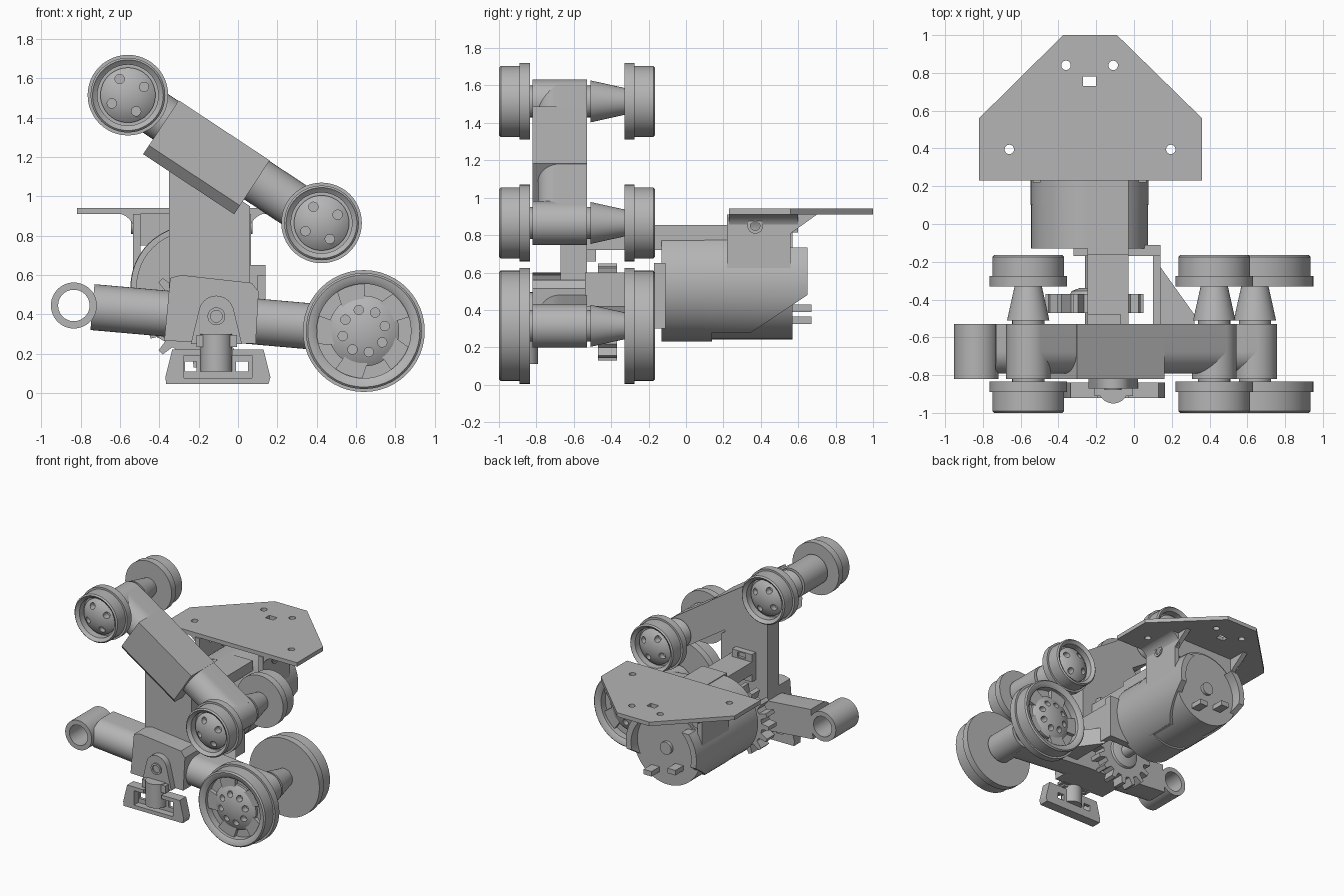
import bpy, bmesh
from math import sin, cos, pi, tau
from mathutils import Vector

cube = bpy.data.objects.get("Cube")
if cube:
    bpy.data.objects.remove(cube, do_unlink=True)

grey = bpy.data.materials.new("plain grey")
grey.use_nodes = True
GREY = (0.46, 0.46, 0.46, 1)
grey.diffuse_color = GREY
grey.node_tree.nodes["Principled BSDF"].inputs["Base Color"].default_value = GREY
X, Y, Z = Vector((1, 0, 0)), Vector((0, 1, 0)), Vector((0, 0, 1))


def finish(name, bm):
    bmesh.ops.recalc_face_normals(bm, faces=bm.faces)
    mesh = bpy.data.meshes.new(name)
    bm.to_mesh(mesh)
    bm.free()
    mesh.materials.append(grey)
    ob = bpy.data.objects.new(name, mesh)
    bpy.context.collection.objects.link(ob)
    smooth(ob)
    return ob


def activate(ob):
    bpy.ops.object.select_all(action="DESELECT")
    ob.select_set(True)
    bpy.context.view_layer.objects.active = ob


def smooth(ob):
    activate(ob)
    bpy.ops.object.shade_smooth_by_angle(angle=0.5)


def prism(name, pts, origin, u, v, w):
    """Polygon in the u, v plane, extruded by the vector w."""
    bm = bmesh.new()
    face = bm.faces.new([bm.verts.new(Vector(origin) + u * a + v * b) for a, b in pts])
    ext = bmesh.ops.extrude_face_region(bm, geom=[face])
    bmesh.ops.translate(bm, vec=w, verts=[g for g in ext["geom"] if isinstance(g, bmesh.types.BMVert)])
    return finish(name, bm)


def front_prism(name, pts, y0, y1):
    return prism(name, pts, (0, y0, 0), X, Z, Y * (y1 - y0))


def box(name, x0, x1, y0, y1, z0, z1):
    return front_prism(name, [(x0, z0), (x1, z0), (x1, z1), (x0, z1)], y0, y1)


def lathe(name, profile, origin, axis=Y, steps=48):
    """Profile of (radius, distance along axis) spun round the axis."""
    side = Z if abs(axis.z) < 0.5 else X
    o = Vector(origin)
    bm = bmesh.new()
    vs = [bm.verts.new(o + side * r + axis * t) for r, t in profile]
    edges = [bm.edges.new(p) for p in zip(vs, vs[1:])]
    bmesh.ops.spin(bm, geom=vs + edges, cent=o, axis=axis, angle=tau, steps=steps)
    bmesh.ops.remove_doubles(bm, verts=bm.verts, dist=0.0005)
    return finish(name, bm)


def rod(name, r, length, origin, axis=Y, r2=None, steps=48):
    return lathe(name, [(0, 0), (r, 0), (r if r2 is None else r2, length), (0, length)], origin, axis, steps)


def boolean(ob, cutter, op="DIFFERENCE"):
    cutter.hide_render = True
    mod = ob.modifiers.new("cut", "BOOLEAN")
    mod.object, mod.operation, mod.solver = cutter, op, "EXACT"
    activate(ob)
    bpy.ops.object.modifier_apply(modifier=mod.name)
    bpy.data.objects.remove(cutter, do_unlink=True)
    smooth(ob)


def wheel(name, x, z, y, axis, R, rim, dome, holes, ring):
    """Flanged wheel with its domed, drilled face at y and its flange inward."""
    prof = [(0, 0.005), (dome * 0.45, 0.013), (dome * 0.8, 0.033), (dome, 0.055), (dome, 0.075),
            (rim, 0.075), (rim, 0.02), (rim + 0.02, 0.005), (R - 0.025, 0), (R - 0.015, 0.01),
            (R - 0.015, 0.11), (R, 0.11), (R, 0.165), (0, 0.165)]
    ob = lathe(name, prof, (x, y, z), axis)
    for i in range(holes):
        a = tau * (i + 0.3) / holes
        boolean(ob, rod("hole_cutter", 0.024, 0.12, (x + ring * cos(a), y - axis.y * 0.05, z + ring * sin(a)), axis, steps=16))
    return ob


# Three axles, each with a front and back wheel
axles = {"upper_left": (-0.56, 1.515, 0.205), "upper_right": (0.425, 0.865, 0.205), "lower": (0.64, 0.315, 0.31)}
for label, (x, z, R) in axles.items():
    big = R > 0.3
    spec = (R, 0.24, 0.18, 8, 0.11) if big else (R, 0.155, 0.14, 4, 0.092)
    for side, y, axis in (("front", -1, Y), ("back", -0.165, -Y)):
        wheel(f"{label}_{side}_wheel", x, z, y, axis, *spec)
        if big:
            # Swept blades between hub and rim
            for i in range(5):
                a = tau * i / 5 + 0.3
                polar = [(0.165, a), (0.25, a), (0.25, a + 0.6), (0.165, a + 0.75)]
                pts = [(x + r * cos(t), z + r * sin(t)) for r, t in polar]
                front_prism(f"{side}_wheel_blade_{i}", pts, y + axis.y * 0.045, y + axis.y * 0.08)
    rod(f"{label}_hub", 0.117, 0.29, (x, -0.82, z))
    rod(f"{label}_axle", 0.085, 0.33, (x, -0.84, z))
    rod(f"{label}_axle_cone", 0.112, 0.19, (x, -0.51, z), Y, 0.07)


# Arms with a rounded front and flat back
def arm(name, a, b, start=0):
    d = Vector((b[0] - a[0], 0, b[1] - a[1]))
    w = d.normalized()
    n = Vector((-w.z, 0, w.x))
    pts = [(0.117 * cos(pi * i / 20), -0.675 - 0.117 * sin(pi * i / 20)) for i in range(21)]
    pts += [(-0.117, -0.53), (0.117, -0.53)]
    o = Vector((a[0], 0, a[1])) + w * start
    prism(name, pts, o, n, Y, d - w * start)
    return w, n


left, right = (-0.56, 1.515), (0.425, 0.865)
w, n = arm("upper_arm", left, right)
arm("lower_arm", (-0.835, 0.445), (0.64, 0.315), 0.095)
lathe("open_hub", [(0.117, 0), (0.117, 0.29), (0.08, 0.29), (0.08, 0), (0.117, 0)], (-0.835, -0.82, 0.445))
section = [(0.12, -0.53), (0.12, -0.82), (-0.155, -0.82), (-0.208, -0.77), (-0.208, -0.53)]
prism("upper_arm_block", section, Vector((-0.56, 0, 1.515)) + w * 0.23, n, Y, w * 0.555)

# Column and lower block
front_prism("column", [(-0.35, 0.3), (0.06, 0.3), (0.06, 0.95), (-0.35, 1.22)], -0.67, -0.53)
front_prism("lower_block", [(-0.375, 0.265), (0.09, 0.25), (0.105, 0.515), (0.07, 0.56), (-0.29, 0.6), (-0.345, 0.585)], -0.82, -0.53)

# Coupler on the front
lug = [(-0.24, 0.25)] + [(-0.11 - 0.09 * cos(t), 0.405 + 0.09 * sin(t)) for t in [pi * i / 12 for i in range(1, 12)]] + [(0.02, 0.25)]
front_prism("coupler_lug", lug, -0.87, -0.81)
lathe("lug_ring", [(0.045, 0), (0.045, 0.02), (0.03, 0.02), (0.03, 0), (0.045, 0)], (-0.11, -0.88, 0.39))
box("coupler_cap", -0.21, -0.005, -0.91, -0.83, 0.235, 0.295)
rod("coupler_pin", 0.08, 0.19, (-0.11, -0.87, 0.11), Z)
frame = front_prism("coupler_frame", [(-0.365, 0.045), (0.155, 0.045), (0.165, 0.08), (0.13, 0.22), (-0.335, 0.22), (-0.37, 0.08)], -0.92, -0.84)
boolean(frame, box("slot_cutter", -0.275, 0.07, -1, -0.865, 0.075, 0.3))
for x in (-0.24, 0.02):
    boolean(frame, box("window_cutter", x - 0.03, x + 0.03, -1, -0.7, 0.11, 0.16))
    box("coupler_tab", x - 0.05, x + 0.05, -0.92, -0.85, 0.19, 0.22)

# Motor body, end boss and terminals
MX, MZ = -0.235, 0.54
rod("motor_body", 0.297, 0.69, (MX, -0.12, MZ), steps=64)
rod("motor_end_boss", 0.05, 0.03, (MX, 0.565, MZ))
for x, z in ((-0.34, 0.41), (-0.13, 0.345)):
    box("motor_terminal", x - 0.035, x + 0.035, 0.56, 0.67, z - 0.02, z + 0.02)
lathe("motor_front_band", [(0.28, 0), (0.31, 0), (0.31, 0.27), (0.28, 0.27), (0.28, 0)], (MX, -0.13, MZ))

# Casing wrapped round the motor with sloping ends
casing = lathe("motor_casing", [(0.265, 0), (0.312, 0), (0.312, 0.6), (0.265, 0.6), (0.265, 0)], (MX, 0.05, MZ), steps=64)
profile = [(0.1, 0.28), (0.35, 0.28), (0.65, 0.48), (0.65, 0.735), (0.56, 0.735), (0.56, 0.9), (0.1, 0.9)]
boolean(casing, prism("casing_cutter", profile, (-1, 0, 0), Y, Z, X * 2), "INTERSECT")

# Top plate with bolt holes and slot
outline = [(-0.82, 0.23), (0.36, 0.23), (0.36, 0.56), (-0.09, 1), (-0.375, 1), (-0.82, 0.56)]
plate = prism("top_plate", outline, (0, 0, 0.91), X, Y, Z * 0.032)
for x, y in ((-0.36, 0.84), (-0.11, 0.84), (-0.66, 0.395), (0.195, 0.395)):
    boolean(plate, rod("bolt_cutter", 0.025, 0.3, (x, y, 0.8), Z, steps=20))
boolean(plate, box("slot_cutter", -0.27, -0.2, 0.73, 0.78, 0.8, 1))

# Side walls carrying the plate, with curved tops
wall = [(0.22, 0.5), (0.56, 0.5), (0.56, 0.81), (0.7, 0.91), (0.22, 0.91)]
for s in (-1, 1):
    x = MX + s * 0.26
    side = prism("plate_wall", wall, (x, 0, 0), Y, Z, X * s * 0.04)
    boolean(side, rod("wall_cutter", 0.025, 0.4, (x - 0.2, 0.37, 0.85), X, steps=20))
    lathe("wall_boss", [(0.025, 0), (0.042, 0), (0.042, 0.015), (0.025, 0.015), (0.025, 0)], (x + s * 0.035, 0.37, 0.85), X * s)
    edge = x + s * 0.03
    fillet = [(edge, 0.915)] + [(edge + s * 0.1 * (1 - cos(t)), 0.815 + 0.1 * sin(t)) for t in [pi / 2 * i / 8 for i in range(9)]]
    front_prism("wall_fillet", fillet, 0.23, 0.6)
box("plate_cross_wall", MX - 0.27, MX + 0.27, 0.5, 0.55, 0.75, 0.92)

# Link from column to motor
box("link_arm", -0.245, -0.03, -0.54, -0.14, 0.72, 0.82)
box("link_saddle", -0.245, -0.03, -0.165, 0.23, 0.72, 0.855)
bracket = box("link_bracket", -0.245, -0.07, -0.54, -0.48, 0.66, 0.88)
boolean(bracket, box("bracket_cutter", -0.19, -0.12, -0.5, -0.4, 0.83, 0.87))
box("motor_flange", -0.32, 0.14, -0.17, -0.11, 0.3, 0.65)
box("side_strut", 0.1, 0.14, -0.54, -0.12, 0.3, 0.6)
prism("side_gusset", [(0.12, -0.2), (0.12, -0.53), (0.32, -0.53), (0.32, -0.48)], (0, 0, 0.28), X, Y, Z * 0.14)

# Gear on the motor shaft
teeth = 16
pts = []
for i in range(teeth):
    for r, off in ((0.2, -0.3), (0.26, -0.15), (0.26, 0.15), (0.2, 0.3)):
        a = tau * (i + off) / teeth
        pts.append((-0.21 + r * cos(a), 0.39 + r * sin(a)))
front_prism("drive_gear", pts, -0.47, -0.37)
lathe("gear_dome", [(0.13, 0), (0.12, 0.02), (0.08, 0.035), (0, 0.04)], (-0.21, -0.375, 0.39))
rod("gear_shaft", 0.05, 0.45, (-0.21, -0.55, 0.39))
